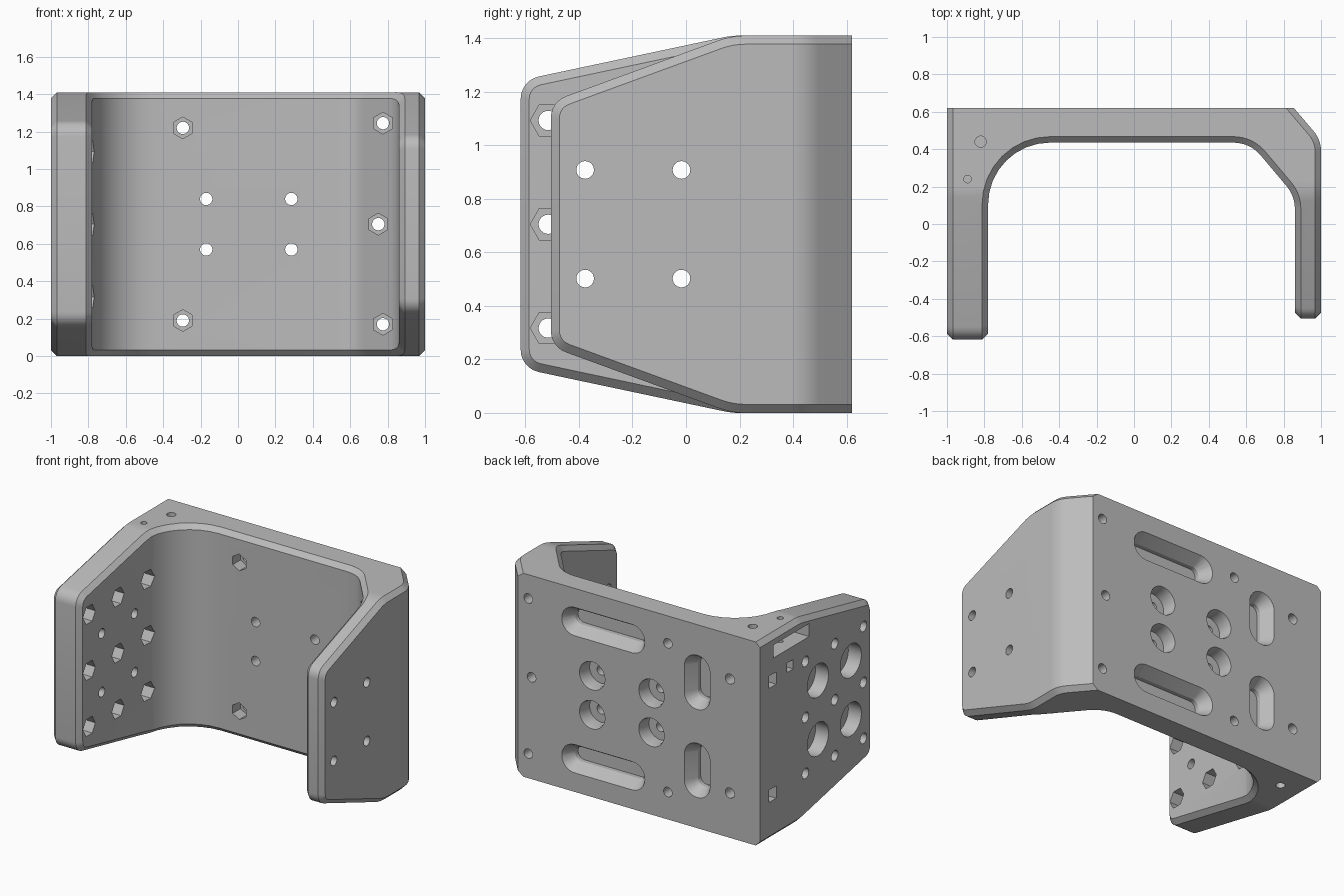
import bpy, bmesh
from math import pi, sin, cos, tan
from mathutils import Vector

if "Cube" in bpy.data.objects:
    bpy.data.objects.remove(bpy.data.objects["Cube"])

TOP, MID = 1.41, 0.705


def fillet(corners, seg=6):
    """Closed 2D outline with rounded corners, given as (u, v, radius)."""
    out = []
    for i, (u, v, r) in enumerate(corners):
        p = Vector((u, v))
        if not r:
            out.append(p)
            continue
        a = (Vector(corners[i - 1][:2]) - p).normalized()
        b = (Vector(corners[(i + 1) % len(corners)][:2]) - p).normalized()
        half = a.angle(b) / 2
        centre = p + (a + b).normalized() * r / sin(half)
        start = p + a * r / tan(half) - centre
        end = p + b * r / tan(half) - centre
        sweep = start.angle(end)
        for k in range(seg + 1):
            t = k / seg
            out.append(centre + (start * sin((1 - t) * sweep) + end * sin(t * sweep)) / sin(sweep))
    return out


def ngon(u, v, r, sides=24, turn=0.0):
    return [Vector((u + r * cos(turn + 2 * pi * k / sides), v + r * sin(turn + 2 * pi * k / sides)))
            for k in range(sides)]


def rect(u, v, hu, hv, r=0):
    return fillet([(u - hu, v - hv, r), (u + hu, v - hv, r), (u + hu, v + hv, r), (u - hu, v + hv, r)])


def slot(u, v, hu, hv):
    return rect(u, v, hu, hv, 0.98 * min(hu, hv))


def loft(bm, axis, *sections):
    """Solid through (position, outline) sections along an axis."""
    rings = []
    for pos, outline in sections:
        place = {"x": lambda p: (pos, p.x, p.y), "y": lambda p: (p.x, pos, p.y), "z": lambda p: (p.x, p.y, pos)}[axis]
        rings.append([bm.verts.new(place(p)) for p in outline])
    for a, b in zip(rings, rings[1:]):
        n = len(a)
        for i in range(n):
            bm.faces.new((a[i], a[(i + 1) % n], b[(i + 1) % n], b[i]))
    bm.faces.new(rings[0])
    bm.faces.new(rings[-1])


def prism(bm, axis, start, end, outline):
    loft(bm, axis, (start, outline), (end, outline))


def make_object(name, bm):
    bmesh.ops.recalc_face_normals(bm, faces=bm.faces)
    mesh = bpy.data.meshes.new(name)
    bm.to_mesh(mesh)
    bm.free()
    obj = bpy.data.objects.new(name, mesh)
    bpy.context.collection.objects.link(obj)
    return obj


def apply_boolean(obj, bm, operation):
    cutter = make_object("cutter", bm)
    cutter.hide_render = True
    mod = obj.modifiers.new("cut", "BOOLEAN")
    mod.operation, mod.solver, mod.object = operation, "EXACT", cutter
    bpy.context.view_layer.objects.active = obj
    bpy.ops.object.modifier_apply(modifier=mod.name)
    bpy.data.objects.remove(cutter)


# Bracket body: plan outline extruded upward
bm = bmesh.new()
plan = fillet([(-1, .62, 0), (-1, -.7, 0), (-.78, -.7, 0), (-.78, .435, .33), (.62, .435, .19),
               (.86, .15, .19), (.86, -.7, 0), (1, -.7, 0), (1, .45, .165), (.855, .62, 0)], 8)
prism(bm, "z", -.1, TOP + .1, plan)
bracket = make_object("mounting_bracket", bm)


# Tapered flanges: trim with a long flange shape on one side, a short one on the other
def flange_outline(front, height):
    half = [(.8, TOP, 0), (.17, TOP, .3), (front, height, .085)]
    return fillet(half + [(y, TOP - z, r) for y, z, r in reversed(half)])


long_side, short_side = flange_outline(-.618, 1.243), flange_outline(-.505, 1.163)
bm = bmesh.new()
loft(bm, "x", (-1.2, long_side), (-.7, long_side), (.7, short_side), (1.2, short_side))
apply_boolean(bracket, bm, "INTERSECT")

# Chamfer between walls and rim, leaving the back face sharp
bm = bmesh.new()
bm.from_mesh(bracket.data)
bmesh.ops.remove_doubles(bm, verts=bm.verts, dist=.0005)
bmesh.ops.dissolve_limit(bm, angle_limit=.01, verts=bm.verts, edges=bm.edges)


def kind(face):
    n = face.normal
    if n.y > .99:
        return "back"
    front_end = n.y < -.9 and face.calc_center_median().y < -.45
    return "wall" if abs(n.z) < .01 and not front_end else "rim"


rim_edges = [e for e in bm.edges if len(e.link_faces) == 2
             and {kind(f) for f in e.link_faces} == {"wall", "rim"}]
bmesh.ops.bevel(bm, geom=rim_edges, offset=.032, segments=1, affect="EDGES", clamp_overlap=False)
bm.to_mesh(bracket.data)
bm.free()

# Hole layout
plate_nuts = [(-.295, 1.22), (-.295, .19), (.775, 1.245), (.775, .17), (.75, MID)]
plate_bolts = [(x, MID + s * .135) for x in (-.17, .285) for s in (-1, 1)]
side_bolts = [(y, MID + s * .203) for y in (-.377, -.017) for s in (-1, 1)]
side_nuts = [(y, MID + k * .388) for y in (-.515, -.2, .12) for k in (-1, 0, 1)]

# Narrow round holes
bm = bmesh.new()
for x, z in plate_nuts + plate_bolts:
    prism(bm, "y", 0, .7, ngon(x, z, .033))
for y, z in side_bolts:
    prism(bm, "x", -1.1, 1.1, ngon(y, z, .033))
for y, z in side_nuts:
    prism(bm, "x", -1.1, -.7, ngon(y, z, .036))
for s in (-1, 1):
    prism(bm, "y", .35, .7, ngon(-.77, MID + s * .395, .035))
prism(bm, "z", 1.2, 1.5, ngon(-.82, .44, .03))
prism(bm, "z", 1.09, 1.5, ngon(-.89, .24, .02))
prism(bm, "z", -.1, .25, ngon(-.82, .44, .03))
apply_boolean(bracket, bm, "DIFFERENCE")

# Nut pockets, counterbores and slots
bm = bmesh.new()
for x, z in plate_nuts:
    prism(bm, "y", .05, .52, ngon(x, z, .058, 6, pi / 2))
for y, z in side_nuts:
    prism(bm, "x", -.87, -.7, ngon(y, z, .067, 6))
for x, z in plate_bolts:
    loft(bm, "y", (.65, ngon(x, z, .105, 32)), (.59, ngon(x, z, .09, 32)), (.52, ngon(x, z, .09, 32)))
for y, z in side_bolts:
    prism(bm, "x", -1.1, -.9, ngon(y, z, .115, 32))
for s in (-1, 1):
    # Flared slots in the back plate
    for x, z, hx, hz in ((.2, MID + s * .475, .33, .11), (-.52, MID + s * .305, .11, .2)):
        floor = slot(x, z, hx - .06, hz - .06)
        loft(bm, "y", (.64, slot(x, z, hx, hz)), (.54, floor), (.51, floor))
    prism(bm, "x", -1.1, -.7, rect(.48, MID + s * .395, .04, .043))
prism(bm, "x", -1.1, -.82, rect(.275, 1.295, .195, .045))
prism(bm, "x", -1.1, -.85, rect(.29, 1.125, .035, .033))
apply_boolean(bracket, bm, "DIFFERENCE")

# Single grey material
grey = bpy.data.materials.new("plain_grey")
grey.use_nodes = True
colour = (.5, .5, .5, 1)
grey.diffuse_color = colour
grey.node_tree.nodes["Principled BSDF"].inputs["Base Color"].default_value = colour
bracket.data.materials.clear()
bracket.data.materials.append(grey)
for poly in bracket.data.polygons:
    poly.material_index = 0

bpy.ops.object.select_all(action="DESELECT")
bracket.select_set(True)
bpy.context.view_layer.objects.active = bracket
bpy.ops.object.shade_smooth_by_angle(angle=.5)
